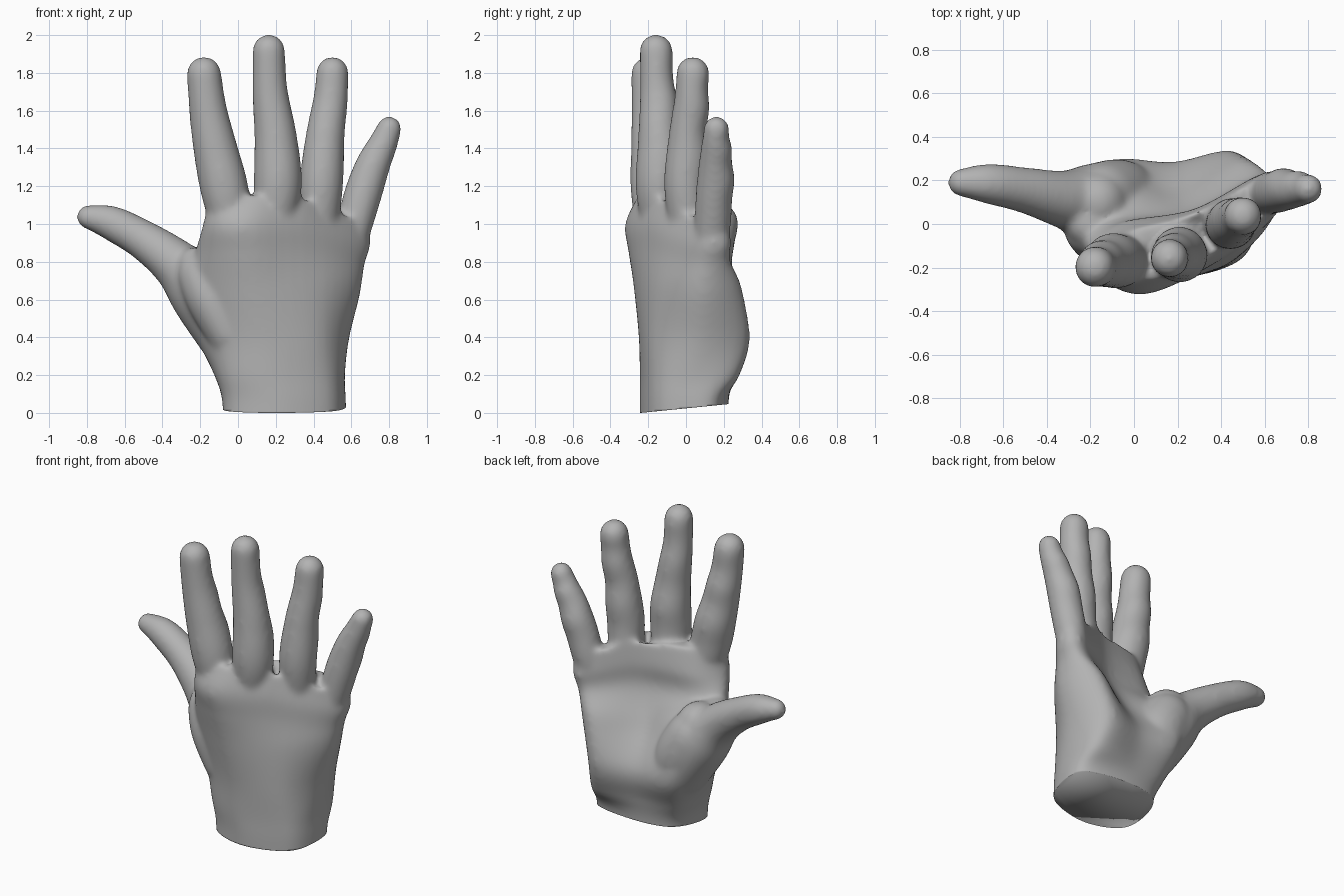
import bpy, bmesh, math
from mathutils import Vector

if "Cube" in bpy.data.objects:
    bpy.data.objects.remove(bpy.data.objects["Cube"])

SKIN = bpy.data.materials.new("plain grey")
SKIN.diffuse_color = (0.45, 0.45, 0.45, 1)
SKIN.use_nodes = True
SKIN.node_tree.nodes["Principled BSDF"].inputs["Base Color"].default_value = SKIN.diffuse_color
SEG = 32


def spline(p, t, closed=False):
    """Catmull-Rom value at t through a list of vectors."""
    n = len(p)
    i = int(t) if closed else min(int(t), n - 2)
    f = t - i
    pick = (lambda k: p[k % n]) if closed else (lambda k: p[max(0, min(n - 1, k))])
    a, b, c, d = (pick(i + k) for k in (-1, 0, 1, 2))
    return 0.5 * (2 * b + (c - a) * f + (2 * a - 5 * b + 4 * c - d) * f ** 2
                  + (3 * b - a - 3 * c + d) * f ** 3)


def loft(bm, rings):
    """Skin a stack of equal rings and cap both ends."""
    vs = [[bm.verts.new(p) for p in r] for r in rings]
    new = []
    for a, b in zip(vs, vs[1:]):
        for i in range(len(a)):
            j = (i + 1) % len(a)
            new.append(bm.faces.new((a[i], a[j], b[j], b[i])))
    new.append(bm.faces.new(vs[0][::-1]))
    new.append(bm.faces.new(vs[-1]))
    bmesh.ops.recalc_face_normals(bm, faces=new)


def digit(bm, pts, pads=0.0):
    """Tapered round-tipped tube through (x, y, z, radius) points."""
    pts = [Vector(p) for p in pts]
    n, steps = len(pts) - 1, 36
    path = [spline(pts, n * i / steps) for i in range(steps + 1)]
    stations = []
    for i, p in enumerate(path):
        t = (path[min(i + 1, steps)] - path[max(i - 1, 0)]).to_3d().normalized()
        stations.append((p.to_3d(), t, p.w, i / steps))
    end, t, r, _ = stations[-1]
    for k in range(1, 7):
        a = k / 6 * math.radians(84)
        stations.append((end + t * r * math.sin(a), t, r * math.cos(a), 1))
    rings = []
    for c, t, r, f in stations:
        e1 = Vector((0, 1, 0)).cross(t).normalized()
        e2 = t.cross(e1)
        ring = []
        for k in range(SEG):
            a = 2 * math.pi * k / SEG
            # soft pads between the creases, on the palm side
            g = 1 + pads * max(0, math.sin(a)) * math.cos(2 * math.pi * (1 - f) * 3.6 - 0.6)
            ring.append(c + (e1 * math.cos(a) + e2 * math.sin(a)) * r * g)
        rings.append(ring)
    loft(bm, rings)


bm = bmesh.new()

# palm: cross-sections from the wrist up, thumb side first, then the back
WRIST = [(-.08, 0), (-.04, -.17), (.2, -.245), (.48, -.17), (.565, 0), (.53, .17), (.24, .225), (0, .18)]
SECTIONS = [
    (-.15, WRIST), (.06, WRIST),
    (.2, [(-.125, .03), (-.07, -.17), (.17, -.245), (.47, -.17), (.565, .03), (.5, .27), (.2, .25), (-.05, .21)]),
    (.4, [(-.22, .08), (-.11, -.16), (.15, -.25), (.46, -.17), (.59, .08), (.47, .33), (.18, .28), (-.1, .29)]),
    (.65, [(-.3, .06), (-.17, -.17), (.1, -.275), (.46, -.16), (.65, .08), (.51, .3), (.19, .14), (-.15, .24)]),
    (.85, [(-.23, -.07), (-.13, -.24), (.1, -.3), (.46, -.13), (.665, .08), (.59, .235), (.25, .06), (-.1, .03)]),
    (1., [(-.185, -.15), (-.1, -.285), (.1, -.31), (.46, -.115), (.69, .1), (.62, .24), (.28, .07), (-.06, .0)]),
    (1.15, [(-.15, -.15), (-.08, -.23), (.15, -.24), (.46, -.07), (.69, .12), (.61, .22), (.28, .05), (-.04, -.04)]),
]
columns = [[Vector((*sec[k], z)) for z, sec in SECTIONS] for k in range(8)]
rings = []
for i in range(50):
    t = (len(SECTIONS) - 1) * i / 49
    ctrl = [spline(c, t) for c in columns]
    ring = [spline(ctrl, 8 * k / 48, True) for k in range(48)]
    for p in ring:   # the knuckle line drops towards the little finger
        p.z -= 0.45 * max(0, p.x - .35) * max(0, min(1, (p.z - .7) / .4))
    rings.append(ring)
loft(bm, rings)

# four fingers
FINGERS = [
    [(-.02, -.16, .88, .08), (-.065, -.165, 1.15, .126), (-.12, -.175, 1.4, .117), (-.158, -.188, 1.6, .101), (-.18, -.2, 1.795, .091)],
    [(.18, -.13, .88, .08), (.21, -.14, 1.18, .126), (.2, -.14, 1.45, .114), (.17, -.15, 1.7, .094), (.163, -.16, 1.918, .086)],
    [(.43, .02, .86, .08), (.44, 0, 1.18, .115), (.46, .01, 1.45, .104), (.49, .03, 1.66, .092), (.5, .035, 1.8, .086)],
    [(.57, .12, .8, .08), (.645, .148, 1.1, .1), (.71, .158, 1.3, .093), (.77, .16, 1.43, .077), (.8, .16, 1.505, .066)],
]
for f in FINGERS:
    digit(bm, f, 0.05)

# thumb, its fleshy mound and the web towards the first finger
digit(bm, [(.02, .1, .34, .17), (-.03, .1, .43, .19), (-.19, .1, .64, .178), (-.33, .115, .79, .132),
           (-.5, .155, .915, .105), (-.67, .185, 1.005, .092), (-.79, .19, 1.037, .065)])
digit(bm, [(0, .12, .3, .13), (-.06, .125, .5, .17), (-.14, .12, .66, .165), (-.17, .1, .74, .14)])
digit(bm, [(-.02, -.08, .4, .13), (-.13, -.06, .6, .14), (-.2, -.02, .74, .125), (-.22, 0, .78, .1)])

# fuse everything into one smooth skin
mesh = bpy.data.meshes.new("hand")
bm.to_mesh(mesh)
bm.free()
hand = bpy.data.objects.new("hand", mesh)
bpy.context.collection.objects.link(hand)
fuse = hand.modifiers.new("fuse", 'REMESH')
fuse.mode, fuse.voxel_size = 'VOXEL', 0.014
soften = hand.modifiers.new("soften", 'SMOOTH')
soften.factor, soften.iterations = 0.5, 18
bpy.context.view_layer.update()
skin = bpy.data.meshes.new_from_object(hand.evaluated_get(bpy.context.evaluated_depsgraph_get()))
hand.modifiers.clear()

# slanted flat cut across the wrist
bm = bmesh.new()
bm.from_mesh(skin)
bmesh.ops.bisect_plane(bm, geom=bm.verts[:] + bm.edges[:] + bm.faces[:], plane_co=(0, -.24, 0),
                       plane_no=(0, -.1, 1), clear_inner=True)
bmesh.ops.holes_fill(bm, edges=[e for e in bm.edges if e.is_boundary], sides=0)
bmesh.ops.recalc_face_normals(bm, faces=bm.faces[:])
bm.to_mesh(skin)
bm.free()
hand.data = skin
skin.materials.clear()
skin.materials.append(SKIN)

bpy.context.view_layer.objects.active = hand
hand.select_set(True)
bpy.ops.object.shade_smooth()
